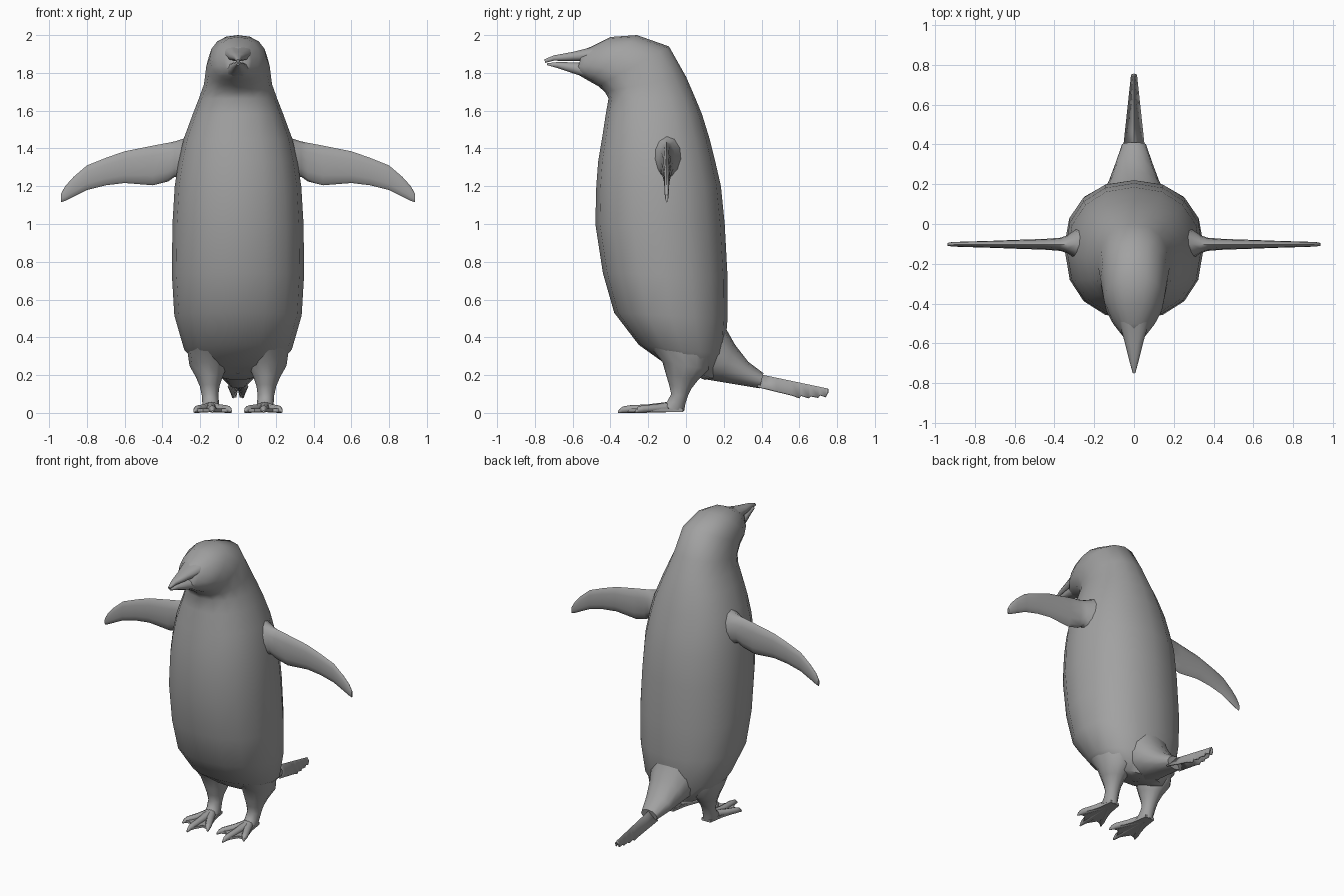
import bpy, bmesh, math
from mathutils import Vector

if "Cube" in bpy.data.objects:
    bpy.data.objects.remove(bpy.data.objects["Cube"])

grey = bpy.data.materials.new("plain grey")
grey.diffuse_color = (0.36, 0.36, 0.36, 1)
grey.use_nodes = True
grey.node_tree.nodes["Principled BSDF"].inputs["Base Color"].default_value = grey.diffuse_color


def finish(name, bm, angle=50):
    bmesh.ops.recalc_face_normals(bm, faces=bm.faces)
    me = bpy.data.meshes.new(name)
    bm.to_mesh(me)
    bm.free()
    me.materials.append(grey)
    ob = bpy.data.objects.new(name, me)
    bpy.context.collection.objects.link(ob)
    bpy.ops.object.select_all(action='DESELECT')
    ob.select_set(True)
    bpy.context.view_layer.objects.active = ob
    bpy.ops.object.shade_smooth_by_angle(angle=math.radians(angle))
    return ob


def loft(name, rings, sides=16, power=2.0, angle=50):
    """Skin rings given as (centre, half axis u, half axis v), capping both ends."""
    bm = bmesh.new()
    loops = []
    for c, u, v in rings:
        loop = []
        for i in range(sides):
            t = 2 * math.pi * i / sides
            ct, st = math.cos(t), math.sin(t)
            cu = math.copysign(abs(ct) ** (2 / power), ct)
            cv = math.copysign(abs(st) ** (2 / power), st)
            loop.append(bm.verts.new(c + u * cu + v * cv))
        loops.append(loop)
    for a, b in zip(loops, loops[1:]):
        for i in range(sides):
            j = (i + 1) % sides
            bm.faces.new((a[i], a[j], b[j], b[i]))
    bm.faces.new(loops[0])
    bm.faces.new(loops[-1])
    return finish(name, bm, angle)


def span(fy, fz, by, bz, w, x=0):
    """Ring between a front point and a back point in the side plane, half width w."""
    f, b = Vector((x, fy, fz)), Vector((x, by, bz))
    return (f + b) / 2, Vector((w, 0, 0)), (b - f) / 2


# Body, neck and head in one bent loft
loft("body_and_head", [span(*r) for r in [
    (-.06, .24, .10, .175, .10), (-.11, .26, .15, .18, .18),
    (-.25, .36, .205, .31, .285), (-.38, .53, .22, .50, .337),
    (-.44, .74, .22, .72, .35), (-.48, 1.0, .205, 1.0, .347),
    (-.475, 1.2, .185, 1.2, .335), (-.465, 1.33, .155, 1.33, .315),
    (-.445, 1.45, .125, 1.45, .288), (-.425, 1.58, .085, 1.58, .24),
    (-.41, 1.665, .05, 1.665, .207), (-.43, 1.70, 0, 1.78, .18),
    (-.465, 1.73, -.09, 1.94, .168), (-.51, 1.755, -.26, 2.0, .15),
    (-.545, 1.775, -.40, 1.99, .112), (-.57, 1.79, -.50, 1.94, .072),
    (-.58, 1.80, -.545, 1.922, .055)]], 16, 2.2, 60)

# Beak halves, parted by a thin mouth line
loft("upper_beak", [span(*r) for r in [
    (-.50, 1.862, -.49, 1.94, .075), (-.60, 1.862, -.60, 1.912, .045),
    (-.70, 1.864, -.70, 1.893, .02), (-.745, 1.853, -.75, 1.872, .007)]], 10, 2.5)
loft("lower_beak", [span(*r) for r in [
    (-.53, 1.775, -.50, 1.855, .07), (-.60, 1.797, -.60, 1.857, .043),
    (-.68, 1.825, -.68, 1.858, .022), (-.735, 1.841, -.735, 1.851, .007)]], 10, 2.5)

# Tapering tail stump
loft("tail_base", [span(*r) for r in [
    (.00, .21, .16, .56, .17), (.10, .178, .215, .44, .155),
    (.18, .165, .26, .36, .125), (.27, .15, .33, .27, .095),
    (.39, .13, .41, .21, .06)]], 12, 2.0, 60)

# Tail feathers: two sloping sheets meeting in a ridge, with a stepped hem
hem = [(.38, .14), (.48, .115), (.56, .095), (.60, .08), (.61, .092), (.65, .08),
       (.66, .09), (.70, .082), (.71, .095), (.74, .085), (.75, .11)]
bm = bmesh.new()
for s in (1, -1):
    pairs = []
    for y, z in hem:
        k = (y - .38) / .37
        pairs.append((bm.verts.new((0, y, .207 - .078 * k)),
                      bm.verts.new((s * (.055 - .04 * k), y, z))))
    for (a, b), (c, d) in zip(pairs, pairs[1:]):
        bm.faces.new((a, b, d, c))
bmesh.ops.remove_doubles(bm, verts=bm.verts, dist=.0005)
tail = finish("tail_feathers", bm, 30)
thick = tail.modifiers.new("thickness", 'SOLIDIFY')
thick.thickness = .008

# Flipper sections: x, top z, bottom z, half thickness
flipper = [(.22, 1.50, 1.20, .10), (.29, 1.452, 1.235, .075), (.335, 1.437, 1.25, .045),
           (.37, 1.43, 1.225, .033), (.45, 1.415, 1.205, .027), (.60, 1.385, 1.217, .022),
           (.70, 1.35, 1.205, .018), (.80, 1.31, 1.18, .015), (.87, 1.25, 1.145, .013),
           (.915, 1.20, 1.122, .011), (.937, 1.16, 1.115, .007)]
# Leg sections as spans, with their x centre
leg = [(-.20, .36, .14, .33, .11, .16), (-.125, .27, .12, .23, .10, .157),
       (-.105, .20, .065, .175, .07, .152), (-.09, .15, .03, .13, .052, .15),
       (-.078, .10, .01, .09, .044, .148), (-.10, .06, -.003, .05, .044, .145),
       (-.14, .035, -.01, .008, .043, .142)]
# Toe tips
toes = [(.232, -.27), (.135, -.36), (.035, -.28)]
web = [(.175, -.015), (.19, -.12), (.235, -.26), (.185, -.255), (.135, -.335),
       (.088, -.255), (.035, -.27), (.09, -.12), (.108, -.015)]

for s, side in ((1, "right"), (-1, "left")):
    loft(side + "_flipper", [(Vector((s * x, -.102, (t + b) / 2)), Vector((0, h, 0)),
                             Vector((0, 0, (t - b) / 2))) for x, t, b, h in flipper], 12, 2, 60)
    loft(side + "_leg", [span(a, b, c, d, w, s * x) for a, b, c, d, w, x in leg], 12, 2, 60)

    # Webbed foot
    bm = bmesh.new()
    low = [bm.verts.new((s * x, y, .006)) for x, y in web]
    top = [bm.verts.new((s * x, y, .022)) for x, y in web]
    bm.faces.new(low)
    bm.faces.new(top)
    for i in range(len(web)):
        j = (i + 1) % len(web)
        bm.faces.new((low[i], low[j], top[j], top[i]))
    finish(side + "_foot_web", bm, 30)

    # Three toes, each ending in a drooping claw
    for n, (tx, ty) in zip(("outer", "middle", "inner"), toes):
        start, tip = Vector((s * .143, -.08, 0)), Vector((s * tx, ty, 0))
        d = tip - start
        across = Vector((-d.y, d.x, 0)).normalized()
        rings = []
        for k, w, z0, z1 in ((0, .03, .004, .06), (.45, .024, .002, .045),
                             (.8, .021, 0, .04), (.92, .012, 0, .032), (1, .005, 0, .012)):
            rings.append((start + d * k + Vector((0, 0, (z0 + z1) / 2)), across * w,
                          Vector((0, 0, (z1 - z0) / 2))))
        loft(f"{side}_{n}_toe", rings, 8)

    # Eye ball in a raised lid ring
    out = Vector((s * .85, -.5, .1)).normalized()
    rot = out.to_track_quat('Z', 'Y').to_matrix().to_4x4()
    rot.translation = Vector((s * .124, -.42, 1.863))
    bm = bmesh.new()
    bmesh.ops.create_uvsphere(bm, u_segments=12, v_segments=8, radius=.013, matrix=rot)
    finish(side + "_eye", bm)
    bpy.ops.mesh.primitive_torus_add(major_segments=14, minor_segments=6,
                                     major_radius=.018, minor_radius=.005)
    lid = bpy.context.object
    lid.name = side + "_eyelid"
    lid.matrix_world = rot
    lid.data.materials.append(grey)
    bpy.ops.object.shade_smooth_by_angle(angle=math.radians(60))
